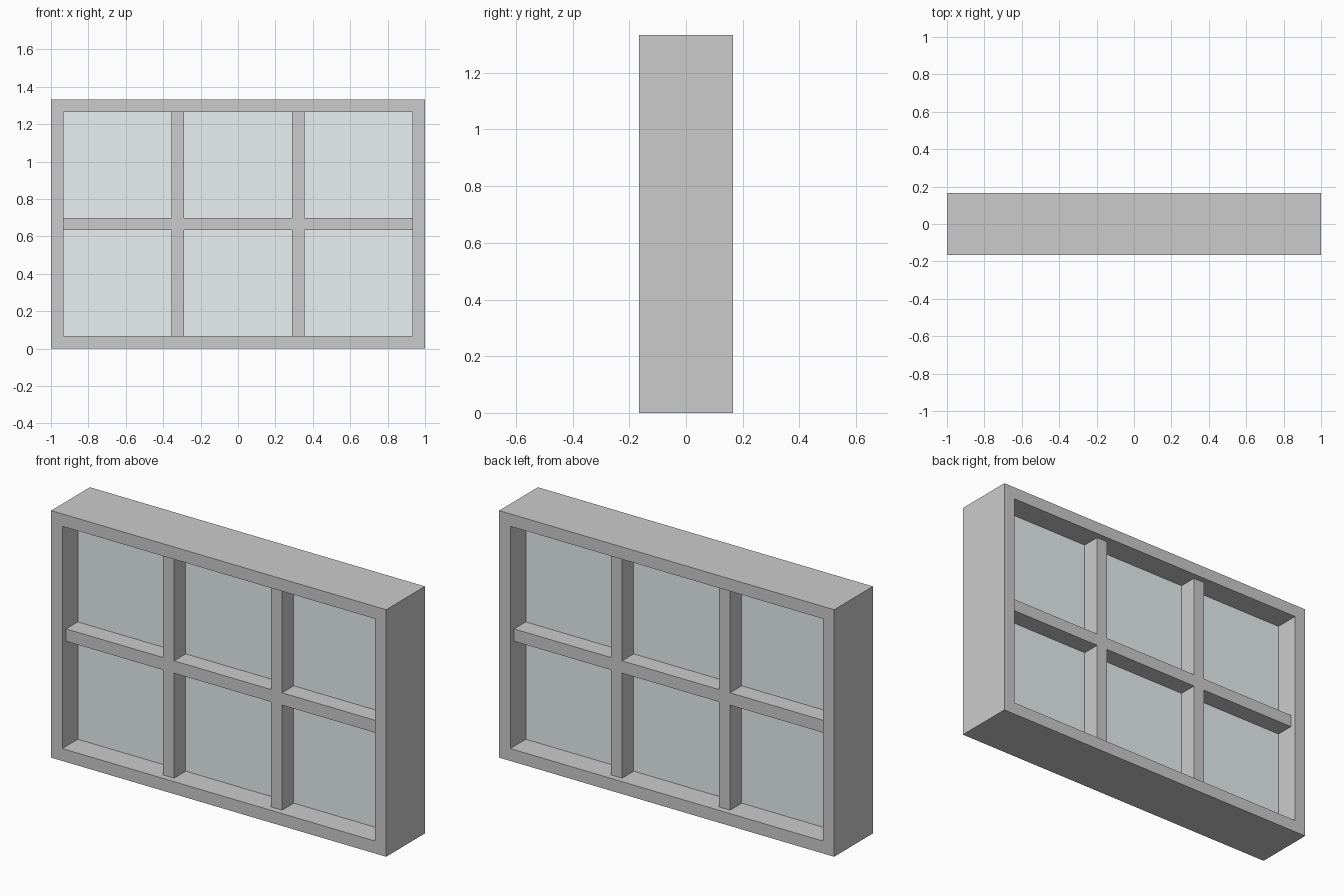
import bpy, bmesh

if "Cube" in bpy.data.objects:
    bpy.data.objects.remove(bpy.data.objects["Cube"])

HALF_W, HEIGHT = 1.0, 1.333
BAR = 0.0667                      # face width of frame and glazing bars
FRAME_D, BAR_D, GLASS_D = 0.165, 0.132, 0.033   # half depths


def lattice(name, xs, zs, solid, half_depth):
    """Extrude the solid cells of an x/z grid into one clean closed mesh."""
    bm = bmesh.new()
    grid = {(i, k): bm.verts.new((x, -half_depth, z))
            for i, x in enumerate(xs) for k, z in enumerate(zs)}
    for i in range(len(xs) - 1):
        for k in range(len(zs) - 1):
            if solid(i, k):
                bm.faces.new([grid[i, k], grid[i + 1, k],
                              grid[i + 1, k + 1], grid[i, k + 1]])
    loose = [v for v in bm.verts if not v.link_faces]
    bmesh.ops.delete(bm, geom=loose, context='VERTS')
    # keep the front faces and extrude a back copy
    res = bmesh.ops.extrude_face_region(bm, geom=bm.faces[:], use_keep_orig=True)
    back = [g for g in res['geom'] if isinstance(g, bmesh.types.BMVert)]
    bmesh.ops.translate(bm, verts=back, vec=(0, 2 * half_depth, 0))
    bmesh.ops.recalc_face_normals(bm, faces=bm.faces[:])
    mesh = bpy.data.meshes.new(name)
    bm.to_mesh(mesh)
    bm.free()
    obj = bpy.data.objects.new(name, mesh)
    bpy.context.collection.objects.link(obj)
    return obj


# alternating bar / pane divisions across and up the window
pane_w = (2 * HALF_W - 4 * BAR) / 3
pane_h = (HEIGHT - 3 * BAR) / 2
xs, zs = [-HALF_W], [0.0]
for step in [BAR, pane_w] * 3 + [BAR]:
    xs.append(xs[-1] + step)
for step in [BAR, pane_h] * 2 + [BAR]:
    zs.append(zs[-1] + step)

# outer frame
fx, fz = [xs[0], xs[1], xs[-2], xs[-1]], [zs[0], zs[1], zs[-2], zs[-1]]
lattice("window_frame", fx, fz, lambda i, k: (i, k) != (1, 1), FRAME_D)

# glazing bars, set slightly back from the frame
lattice("glazing_bars", xs[1:-1], zs[1:-1],
        lambda i, k: i % 2 == 1 or k % 2 == 1, BAR_D)

# glass slab
glass = lattice("glass", [xs[1], xs[-2]], [zs[1], zs[-2]],
                lambda i, k: True, GLASS_D)
mat = bpy.data.materials.new("pale_glass")
mat.diffuse_color = (0.81, 0.88, 0.87, 1.0)
mat.use_nodes = True
mat.node_tree.nodes["Principled BSDF"].inputs["Base Color"].default_value = mat.diffuse_color
glass.data.materials.append(mat)
